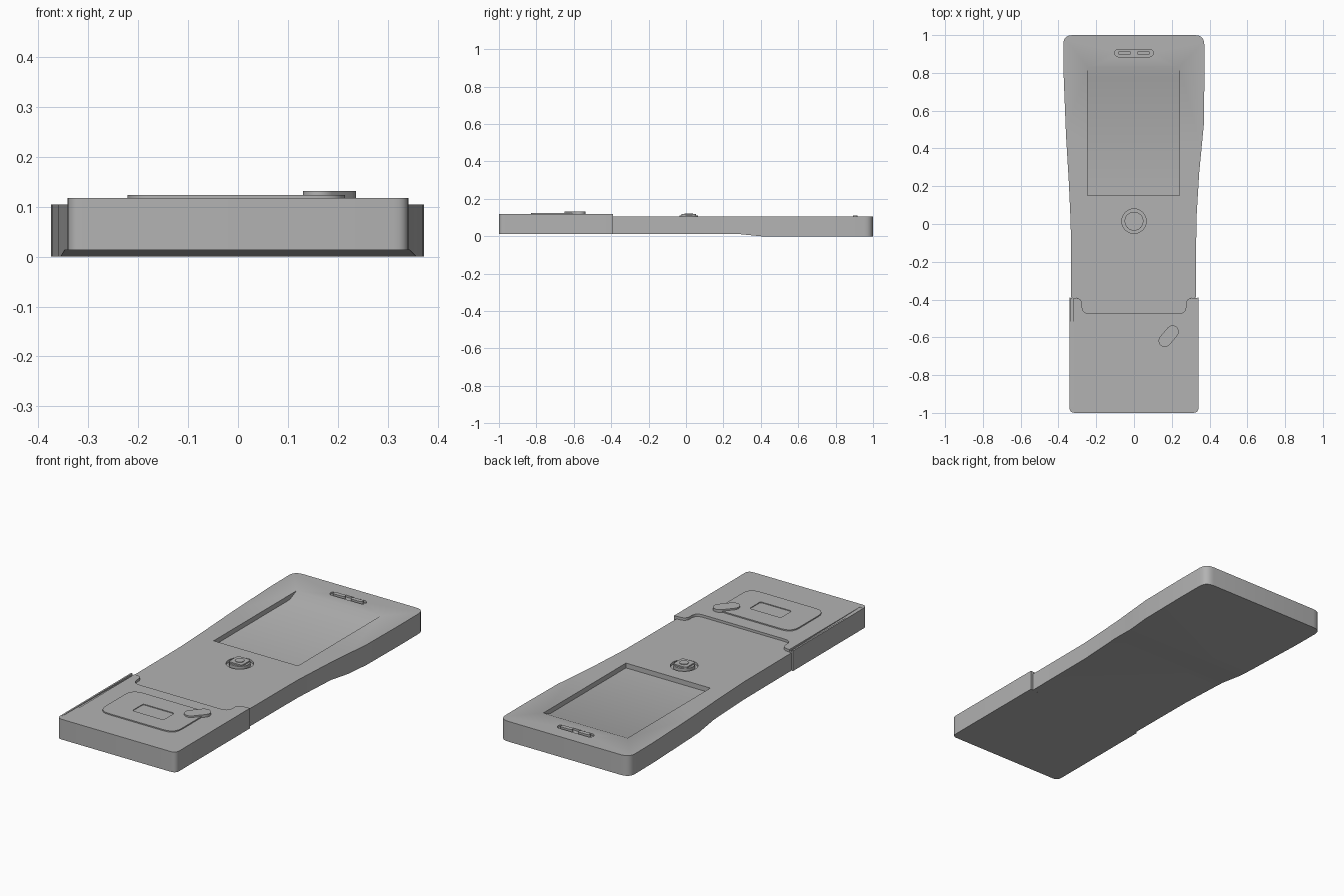
import bpy
import bmesh
import math
from mathutils import Vector

if "Cube" in bpy.data.objects:
    bpy.data.objects.remove(bpy.data.objects["Cube"])

grey = bpy.data.materials.new("plain grey")
grey.use_nodes = True
grey.diffuse_color = (0.45, 0.45, 0.45, 1)
grey.node_tree.nodes["Principled BSDF"].inputs["Base Color"].default_value = grey.diffuse_color


def rounded(corners, steps=5):
    """Outline from (x, y[, radius]) corners, each softened with a small curve."""
    out = []
    for i, c in enumerate(corners):
        p = Vector(c[:2])
        r = c[2] if len(c) > 2 else 0
        if not r:
            out.append(p)
            continue
        a = p + (Vector(corners[i - 1][:2]) - p).normalized() * r
        b = p + (Vector(corners[(i + 1) % len(corners)][:2]) - p).normalized() * r
        for k in range(steps + 1):
            t = k / steps
            out.append(a * (1 - t) ** 2 + p * 2 * t * (1 - t) + b * t * t)
    return out


def rect(x0, x1, y0, y1, r=0):
    return rounded([(x0, y0, r), (x1, y0, r), (x1, y1, r), (x0, y1, r)])


def circle(x, y, r, n=32):
    return [Vector((x + r * math.cos(math.tau * i / n), y + r * math.sin(math.tau * i / n)))
            for i in range(n)]


def capsule(a, b, r, n=10):
    a, b = Vector(a), Vector(b)
    d = b - a
    start = math.atan2(d.y, d.x) + math.pi / 2
    pts = []
    for centre, turn in ((a, 0), (b, math.pi)):
        for i in range(n + 1):
            ang = start + turn + math.pi * i / n
            pts.append(centre + Vector((math.cos(ang), math.sin(ang))) * r)
    return pts


def prism(name, outline, z0, z1, cuts=(), reshape=None):
    """Upright prism, optionally sliced across y and reshaped vertex by vertex."""
    bm = bmesh.new()
    base = bm.faces.new([bm.verts.new((p.x, p.y, z0)) for p in outline])
    top = bmesh.ops.extrude_face_region(bm, geom=[base])["geom"]
    bmesh.ops.translate(bm, vec=(0, 0, z1 - z0),
                        verts=[g for g in top if isinstance(g, bmesh.types.BMVert)])
    for y in cuts:
        bmesh.ops.bisect_plane(bm, geom=bm.verts[:] + bm.edges[:] + bm.faces[:],
                               plane_co=(0, y, 0), plane_no=(0, 1, 0))
    if reshape:
        for v in bm.verts:
            reshape(v.co)
    bmesh.ops.recalc_face_normals(bm, faces=bm.faces[:])
    mesh = bpy.data.meshes.new(name)
    bm.to_mesh(mesh)
    bm.free()
    mesh.materials.append(grey)
    obj = bpy.data.objects.new(name, mesh)
    bpy.context.collection.objects.link(obj)
    return obj


def select(obj):
    bpy.ops.object.select_all(action='DESELECT')
    obj.select_set(True)
    bpy.context.view_layer.objects.active = obj


def carve(obj, cutter):
    cutter.hide_render = True
    mod = obj.modifiers.new("carve", 'BOOLEAN')
    mod.operation = 'DIFFERENCE'
    mod.solver = 'EXACT'
    mod.object = cutter
    select(obj)
    bpy.ops.object.modifier_apply(modifier=mod.name)
    bpy.data.objects.remove(cutter)


TOP, CAP_TOP, LIFT = 0.105, 0.118, 0.013


# Main body, with a thicker underside towards the back
def underside(co):
    if co.z < 0.05:
        co.z = LIFT * (1 - min(1, max(0, (co.y - 0.27) / 0.13)))


body = prism("main_body", rounded([
    (-0.275, -0.475, 0.04), (0.275, -0.475, 0.04), (0.275, -0.395, 0.03), (0.328, -0.39),
    (0.33, 0.02), (0.345, 0.27), (0.37, 0.53), (0.373, 0.8), (0.372, 1, 0.05),
    (-0.375, 1, 0.05), (-0.373, 0.8), (-0.36, 0.47), (-0.345, 0.22), (-0.335, 0),
    (-0.333, -0.39), (-0.275, -0.395, 0.03)]), 0, TOP, (0.27, 0.4), underside)


# Screen recess, whose back wall is a ramp
def ramp(co):
    if co.z < TOP and co.y > 0.5:
        co.y = 0.775


carve(body, prism("screen_cutter", rect(-0.245, 0.24, 0.15, 0.83), 0.08, TOP + 0.0001, (), ramp))
carve(body, prism("button_cutter", circle(0, 0.015, 0.065), 0.092, 0.2))
carve(body, prism("speaker_cutter", capsule((-0.082, 0.905), (0.082, 0.905), 0.02), 0.095, 0.2))

# Button and speaker bars
prism("button_base", circle(0, 0.015, 0.05, 24), 0.088, 0.112)
prism("button_top", rect(-0.038, 0.038, -0.023, 0.053, 0.015), 0.1, 0.119)
prism("button_nub", circle(0, 0.015, 0.022, 20), 0.11, 0.122)
for side, label in ((1, "left"), (-1, "right")):
    prism(label + "_speaker_bar",
          capsule((side * 0.028, 0.905), (side * 0.074, 0.905), 0.011), 0.09, 0.11)

# Front cap with a notch for the body
cap = prism("front_cap", rounded([
    (-0.342, -1, 0.03), (0.342, -1, 0.03), (0.342, -0.39), (0.275, -0.395, 0.03),
    (0.275, -0.475, 0.04), (-0.275, -0.475, 0.04), (-0.275, -0.395, 0.03),
    (-0.342, -0.39)]), LIFT, CAP_TOP)


# Groove along the cap edge, deeper towards the back
def deepen(co):
    if co.z < CAP_TOP:
        co.z = CAP_TOP - (0.001 if co.y < -0.7 else 0.01)


carve(cap, prism("groove_cutter", rect(-0.333, -0.32, -0.97, -0.38), 0.1, 0.15, (), deepen))

# Raised panel with a shallow window, and its latch
panel = prism("cap_panel", rect(-0.222, 0.215, -0.83, -0.55, 0.06), 0.11, 0.124)
carve(panel, prism("window_cutter", rect(-0.09, 0.09, -0.74, -0.65, 0.01), 0.12, 0.2))
prism("panel_latch", capsule((0.163, -0.618), (0.204, -0.57), 0.033), 0.11, 0.132)

# Smooth the rounded corners, keep edges sharp
for obj in list(bpy.context.collection.objects):
    if obj.type == 'MESH' and obj.data.materials and obj.data.materials[0] == grey:
        select(obj)
        bpy.ops.object.shade_smooth_by_angle(angle=math.radians(25))
